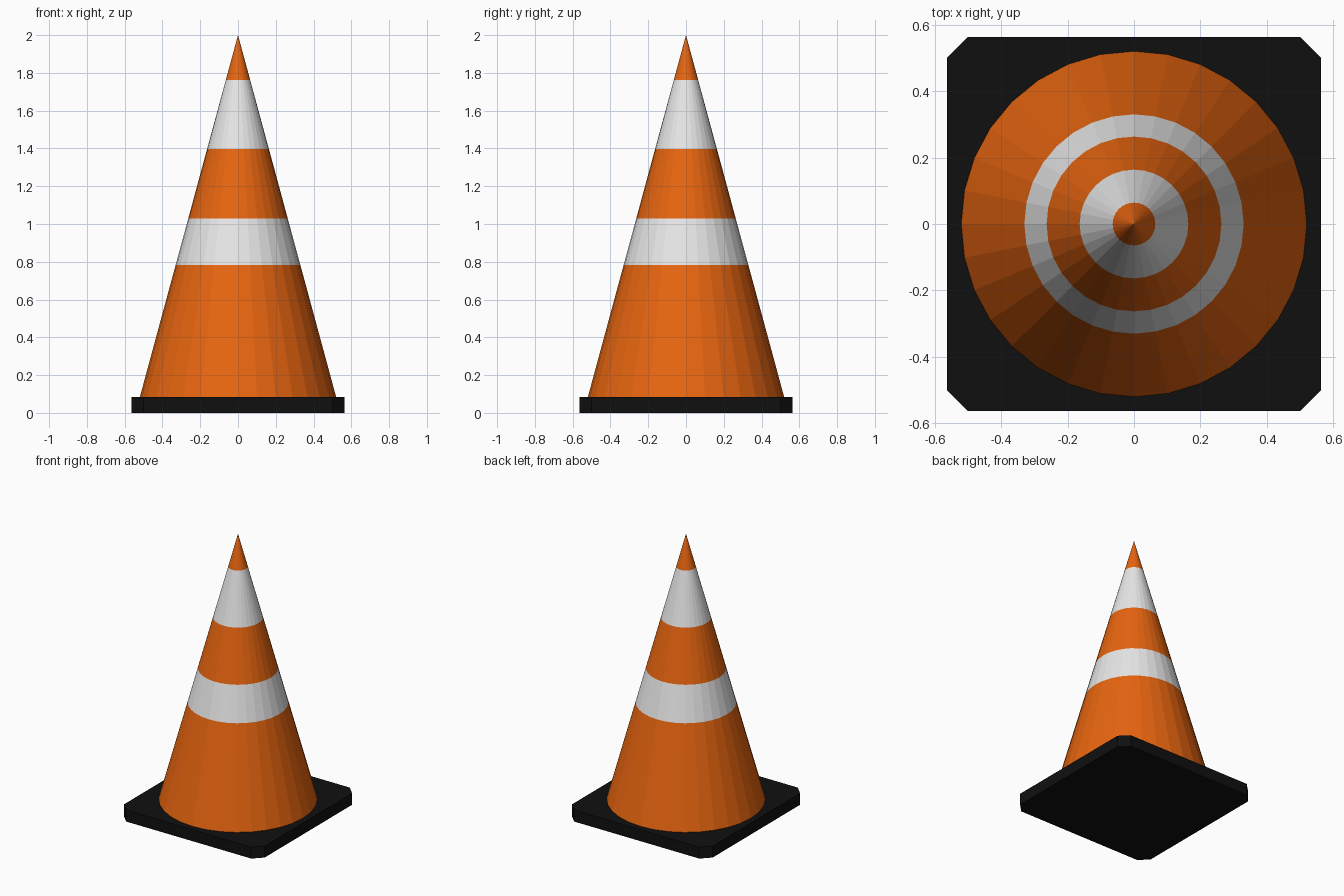
import bpy, bmesh, math

cube = bpy.data.objects.get("Cube")
if cube:
    bpy.data.objects.remove(cube, do_unlink=True)

BASE_TOP = 0.083
HALF = 0.563
CHAMFER = 0.063
CONE_RADIUS = 0.52
SIDES = 32


def material(name, rgb):
    mat = bpy.data.materials.new(name)
    mat.use_nodes = True
    mat.diffuse_color = (*rgb, 1)
    mat.node_tree.nodes["Principled BSDF"].inputs["Base Color"].default_value = (*rgb, 1)
    return mat


def finish(bm, name, mats):
    bmesh.ops.recalc_face_normals(bm, faces=bm.faces)
    mesh = bpy.data.meshes.new(name)
    bm.to_mesh(mesh)
    bm.free()
    for mat in mats:
        mesh.materials.append(mat)
    obj = bpy.data.objects.new(name, mesh)
    bpy.context.collection.objects.link(obj)
    return obj


orange = material("orange plastic", (0.8, 0.13, 0.005))
white = material("white stripe", (0.8, 0.8, 0.8))
black = material("black rubber", (0.005, 0.005, 0.005))

# Square base with cut corners
bm = bmesh.new()
bmesh.ops.create_cube(bm, size=1)
for v in bm.verts:
    v.co.x *= 2 * HALF
    v.co.y *= 2 * HALF
    v.co.z = BASE_TOP if v.co.z > 0 else 0
corners = [e for e in bm.edges if abs(e.verts[0].co.z - e.verts[1].co.z) > 0.01]
bmesh.ops.bevel(bm, geom=corners, offset=CHAMFER, segments=1, affect='EDGES')
finish(bm, "base", [black])

# Faceted cone, built as stacked rings with alternating stripe colours
levels = [BASE_TOP, 0.783, 1.03, 1.397, 1.763]
bm = bmesh.new()
rings = []
for z in levels:
    r = CONE_RADIUS * (2 - z) / (2 - BASE_TOP)
    angles = [math.tau * i / SIDES for i in range(SIDES)]
    rings.append([bm.verts.new((r * math.cos(a), r * math.sin(a), z)) for a in angles])
tip = bm.verts.new((0, 0, 2))
for i in range(SIDES):
    j = (i + 1) % SIDES
    for band, (low, high) in enumerate(zip(rings, rings[1:])):
        face = bm.faces.new((low[i], low[j], high[j], high[i]))
        face.material_index = band % 2
    bm.faces.new((rings[-1][i], rings[-1][j], tip))
bm.faces.new(rings[0])
finish(bm, "cone", [orange, white])
